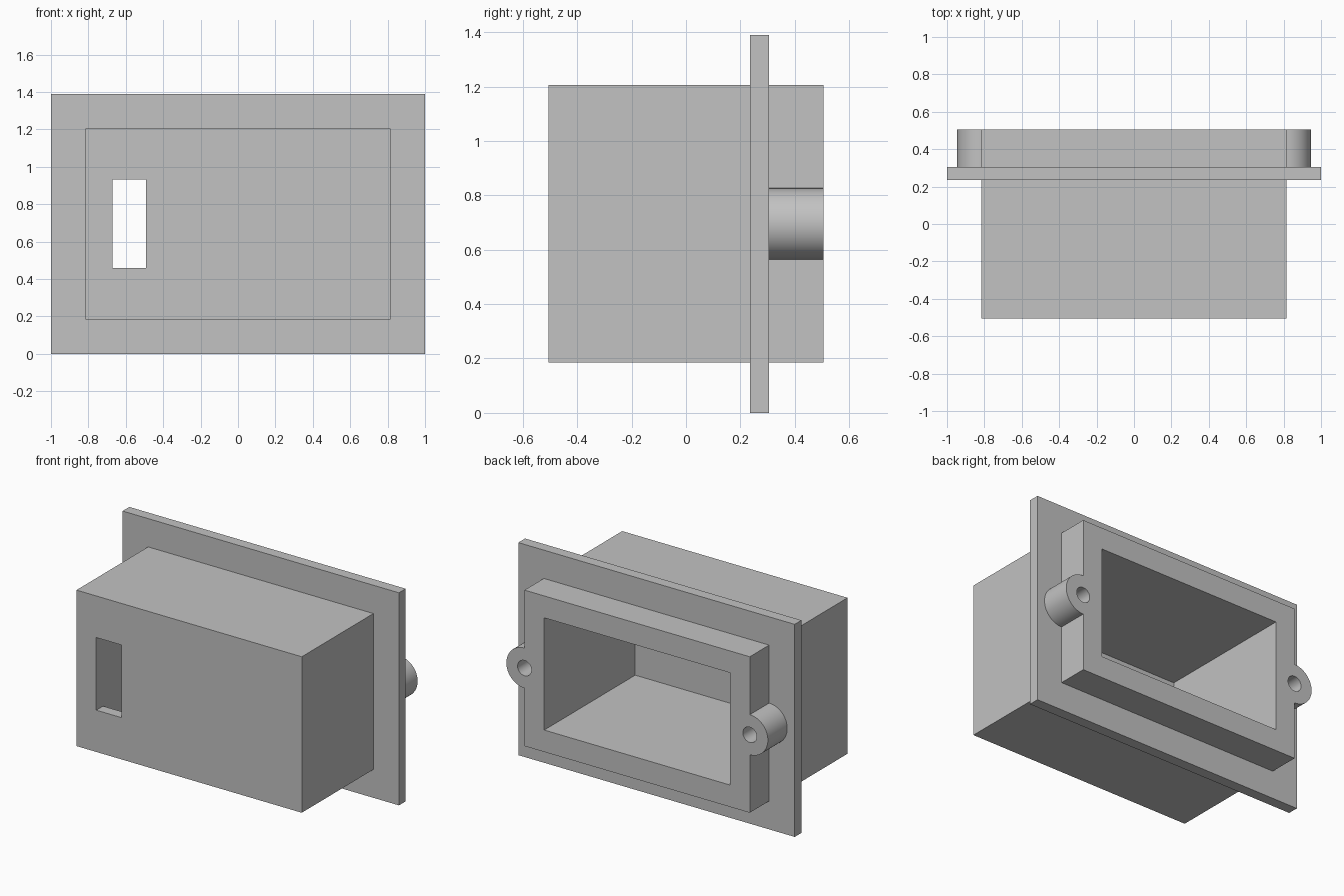
import bpy
import bmesh
import math
from mathutils import Matrix, Vector

if "Cube" in bpy.data.objects:
    bpy.data.objects.remove(bpy.data.objects["Cube"], do_unlink=True)

grey = bpy.data.materials.new("plain grey")
grey.use_nodes = True
colour = (0.54, 0.54, 0.54, 1)
grey.diffuse_color = colour
grey.node_tree.nodes["Principled BSDF"].inputs["Base Color"].default_value = colour

MID_Z = 0.695
BACK = 0.505
FLANGE_FRONT, FLANGE_BACK = 0.235, 0.305
HALF_W, HALF_H = 0.815, 0.51
SIDE_WALL, FRONT_WALL = 0.143, 0.07


def make_object(name, bm):
    mesh = bpy.data.meshes.new(name)
    bm.to_mesh(mesh)
    bm.free()
    mesh.materials.append(grey)
    obj = bpy.data.objects.new(name, mesh)
    bpy.context.collection.objects.link(obj)
    return obj


def box(name, low, high):
    low, high = Vector(low), Vector(high)
    bm = bmesh.new()
    bmesh.ops.create_cube(bm, size=1, matrix=Matrix.Translation((low + high) / 2)
                          @ Matrix.Diagonal(high - low).to_4x4())
    return make_object(name, bm)


def cylinder(name, x, radius, y0, y1):
    bm = bmesh.new()
    place = Matrix.Translation((x, (y0 + y1) / 2, MID_Z)) @ Matrix.Rotation(math.pi / 2, 4, "X")
    bmesh.ops.create_cone(bm, cap_ends=True, segments=64, radius1=radius,
                          radius2=radius, depth=y1 - y0, matrix=place)
    return make_object(name, bm)


def combine(target, other, operation):
    bpy.context.view_layer.objects.active = target
    mod = target.modifiers.new(other.name, "BOOLEAN")
    mod.operation = operation
    mod.solver = "EXACT"
    mod.object = other
    bpy.ops.object.modifier_apply(modifier=mod.name)
    bpy.data.objects.remove(other, do_unlink=True)


# Housing with its mounting flange
housing = box("flanged_housing", (-HALF_W, -BACK, MID_Z - HALF_H), (HALF_W, BACK, MID_Z + HALF_H))
flange = box("flange", (-1, FLANGE_FRONT, 0), (1, FLANGE_BACK, 2 * MID_Z))
combine(housing, flange, "UNION")

# Screw bosses on both side walls, with blind holes
for side in (-1, 1):
    boss = cylinder("screw_boss", side * HALF_W, 0.131, 0.27, BACK)
    combine(housing, boss, "UNION")
for side in (-1, 1):
    hole = cylinder("screw_hole", side * HALF_W, 0.05, 0.3, BACK + 0.1)
    combine(housing, hole, "DIFFERENCE")

# Cavity open at the back
inner_w, inner_h = HALF_W - SIDE_WALL, HALF_H - SIDE_WALL
cavity = box("cavity", (-inner_w, FRONT_WALL - BACK, MID_Z - inner_h),
             (inner_w, BACK + 0.1, MID_Z + inner_h))
combine(housing, cavity, "DIFFERENCE")

# Slot through the front wall, flush with the cavity side
slot = box("slot", (-inner_w, -BACK - 0.1, 0.458), (-0.491, -0.3, 0.933))
combine(housing, slot, "DIFFERENCE")

# Smooth round surfaces, crisp edges
bpy.ops.object.select_all(action="DESELECT")
housing.select_set(True)
bpy.context.view_layer.objects.active = housing
bpy.ops.object.shade_smooth_by_angle(angle=math.radians(30))
